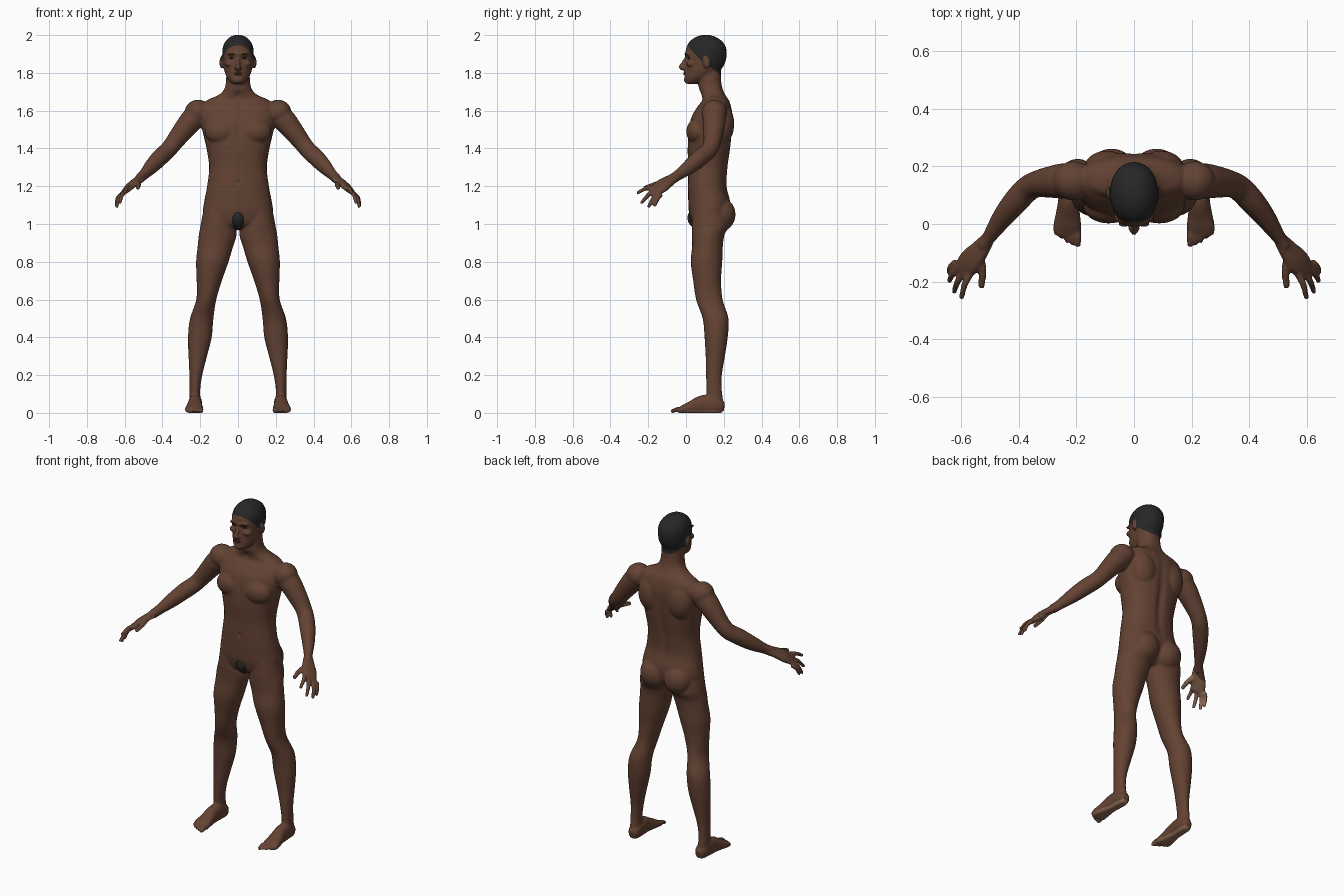
import bpy, bmesh, math
from mathutils import Vector, Matrix

cube = bpy.data.objects.get("Cube")
if cube:
    bpy.data.objects.remove(cube, do_unlink=True)


def material(name, color):
    m = bpy.data.materials.new(name)
    m.use_nodes = True
    m.diffuse_color = (*color, 1)
    m.node_tree.nodes["Principled BSDF"].inputs["Base Color"].default_value = (*color, 1)
    return m


skin = material("brown skin", (.125, .055, .033))
hair = material("black hair", (.02, .02, .021))
pale = material("pale palm and sole", (.3, .16, .1))
lip = material("lip brown", (.1, .036, .025))
dark = material("dark eye", (.03, .017, .013))

X, Z = Vector((1, 0, 0)), Vector((0, 0, 1))
bm = bmesh.new()


def spline(rows, steps=5):
    """Smooth curve through rows of numbers."""
    rows = [rows[0]] + list(rows) + [rows[-1]]
    out = []
    for a, b, c, d in zip(rows, rows[1:], rows[2:], rows[3:]):
        for k in range(steps):
            t = k / steps
            out.append([q + t * (r - p + t * (2 * p - 5 * q + 4 * r - s + t * (3 * (q - r) + s - p))) / 2
                        for p, q, r, s in zip(a, b, c, d)])
    return out + [list(rows[-1])]


def loft(rows, ref=X, axis=None, power=1, sides=28):
    """Closed tube through rows of x, y, z, width radius, depth radius."""
    rows = spline(rows)
    pts = [Vector(r[:3]) for r in rows]
    rings = []
    for i, r in enumerate(rows):
        t = axis or (pts[min(i + 1, len(pts) - 1)] - pts[max(i - 1, 0)]).normalized()
        u = (ref - t * ref.dot(t)).normalized()
        v = t.cross(u)
        ring = []
        for k in range(sides):
            a = math.tau * k / sides
            c, s = math.cos(a), math.sin(a)
            c, s = (math.copysign(abs(n) ** power, n) for n in (c, s))
            ring.append(bm.verts.new(pts[i] + u * c * r[3] + v * s * r[4]))
        rings.append(ring)
    for a, b in zip(rings, rings[1:]):
        for k in range(sides):
            j = (k + 1) % sides
            bm.faces.new((a[k], a[j], b[j], b[k]))
    bm.faces.new(rings[0][::-1])
    bm.faces.new(rings[-1])


def stack(rows, power=1):
    """Level rings from z, centre x, half width, front y, back y."""
    loft([(cx, (f + b) / 2, z, w, (b - f) / 2) for z, cx, w, f, b in rows], axis=Z, power=power)


def blob(center, size, tilt=0, target=None):
    m = Matrix.Translation(center) @ Matrix.Rotation(tilt, 4, 'X') @ Matrix.Diagonal((*size, 1))
    bmesh.ops.create_icosphere(target or bm, subdivisions=4, radius=1, matrix=m)


def digit(base, tip, r, bend):
    a, b = Vector(base), Vector(tip)
    mid = (a + b) / 2 + Vector(bend)
    loft([(*a, r * 1.1, r * 1.1), (*mid, r, r), (*b, r * .8, r * .8)], ref=Z, sides=14)
    blob(b, (r * .85,) * 3)


# torso and neck
stack([(.975, 0, .05, .07, .17), (1, 0, .165, .035, .2), (1.06, 0, .186, .016, .232),
       (1.12, 0, .179, .012, .235), (1.2, 0, .164, .01, .217), (1.3, 0, .153, .012, .222),
       (1.4, 0, .167, .008, .236), (1.5, 0, .19, .012, .245), (1.57, 0, .2, .03, .248),
       (1.62, 0, .195, .06, .24), (1.655, 0, .165, .085, .228), (1.685, 0, .1, .08, .208),
       (1.72, 0, .07, .068, .193), (1.77, 0, .063, .065, .185), (1.83, 0, .06, .07, .185)], .88)

# head with jaw
stack([(1.742, 0, .024, .002, .06), (1.752, 0, .04, -.004, .09), (1.775, 0, .058, -.007, .13),
       (1.81, 0, .072, -.004, .178), (1.85, 0, .079, -.002, .206), (1.89, 0, .083, -.003, .215),
       (1.93, 0, .082, 0, .213), (1.965, 0, .068, .018, .194), (1.99, 0, .042, .052, .158),
       (2.002, 0, .012, .09, .12)], .95)

# nose, brow and chin
loft([(0, .004, 1.885, .008, .01), (0, -.014, 1.85, .01, .012), (0, -.024, 1.83, .014, .014),
      (0, -.01, 1.819, .012, .008)])
blob((0, -.03, 1.832), (.01, .011, .009))
blob((0, .01, 1.9), (.058, .018, .011))
blob((0, .002, 1.763), (.024, .014, .016))
blob((0, .004, 1.798), (.03, .014, .014))

for s in (1, -1):
    def side(*p):
        return Vector((s * p[0], p[1], p[2]))

    # face and body masses
    blob(side(.011, -.014, 1.826), (.01, .012, .008))
    blob(side(.046, .026, 1.848), (.024, .024, .016))
    blob(side(.088, .108, 1.856), (.01, .02, .034), .25)
    blob(side(.088, .062, 1.49), (.088, .06, .07))
    blob(side(.095, .19, 1.53), (.08, .065, .11))
    blob(side(.078, .182, 1.05), (.085, .08, .09))
    blob(side(.212, .15, 1.592), (.07, .068, .066))

    # leg
    stack([(z, s * cx, w, f, b) for z, cx, w, f, b in (
        (1.12, .1, .075, .035, .2), (1.0, .104, .093, .03, .225), (.94, .108, .1, .032, .203),
        (.88, .12, .094, .032, .195), (.8, .136, .086, .025, .192), (.7, .152, .067, .038, .186),
        (.6, .168, .053, .053, .194), (.5, .192, .062, .088, .225), (.4, .202, .063, .098, .221),
        (.3, .213, .049, .104, .206), (.2, .223, .034, .106, .19), (.12, .228, .028, .108, .19),
        (.04, .226, .03, .11, .2))])

    # foot and toes
    loft([(s * x, y, z, w, h) for x, y, z, w, h in (
        (.224, .203, .03, .018, .022), (.224, .18, .034, .033, .038), (.226, .13, .045, .036, .05),
        (.228, .08, .043, .036, .048), (.23, .03, .03, .043, .034), (.232, -.01, .02, .049, .024),
        (.232, -.04, .012, .044, .014))], power=.85)
    for k in range(5):
        x = .197 + .019 * k
        digit(side(x, -.02, .014), side(x - .002, -.07 + .007 * k * k / 2.6, .01),
              .0135 if k == 0 else .0095, (0, 0, .006))

    # arm
    loft([(s * x, y, z, w, h) for x, y, z, w, h in (
        (.17, .152, 1.61, .055, .055), (.235, .15, 1.56, .062, .062), (.29, .146, 1.495, .055, .055),
        (.34, .138, 1.43, .047, .046), (.372, .12, 1.39, .045, .045), (.41, .08, 1.355, .046, .044),
        (.455, .025, 1.308, .041, .037), (.5, -.04, 1.26, .029, .025), (.525, -.075, 1.237, .029, .02))], ref=Z)

    # palm, fingers and thumb
    across = side(.057, .045, -.04).normalized()
    loft([(s * x, y, z, w, h) for x, y, z, w, h in (
        (.51, -.055, 1.248, .026, .019), (.54, -.095, 1.225, .037, .021),
        (.57, -.13, 1.2, .045, .02), (.597, -.166, 1.172, .04, .014))], ref=across, power=.85)
    for base, tip in (((.567, -.168, 1.196), (.599, -.254, 1.166)),
                      ((.588, -.163, 1.18), (.625, -.234, 1.114)),
                      ((.606, -.15, 1.166), (.641, -.196, 1.094)),
                      ((.618, -.132, 1.156), (.644, -.165, 1.1))):
        digit(side(*base), side(*tip), .0118, (s * .006, 0, .008))
    digit(side(.54, -.105, 1.22), side(.53, -.213, 1.193), .0145, (-s * .008, 0, .004))

# fuse every mass into one skin
mesh = bpy.data.meshes.new("body_parts")
bm.to_mesh(mesh)
bm.free()
body = bpy.data.objects.new("body", mesh)
bpy.context.collection.objects.link(body)
remesh = body.modifiers.new("fuse", 'REMESH')
remesh.mode = 'VOXEL'
remesh.voxel_size = .006
smooth = body.modifiers.new("soften", 'SMOOTH')
smooth.factor, smooth.iterations = .5, 5
graph = bpy.context.evaluated_depsgraph_get()
fused = bpy.data.meshes.new_from_object(body.evaluated_get(graph))
body.modifiers.clear()
body.data = fused
bm = bmesh.new()
bm.from_mesh(fused)

# sculpted hollows: centre, spread, push along y
hollows = [((0, .25, 1.36), (.022, .1, .2), -.012), ((0, .01, 1.22), (.008, .03, .01), .008),
           ((0, .02, 1.5), (.015, .06, .07), .007), ((0, .07, 1.68), (.014, .03, .016), .008)]
hollows += [((s * .032, 0, 1.878), (.017, .04, .011), .011) for s in (1, -1)]
for v in bm.verts:
    for c, size, push in hollows:
        d = sum(((v.co[i] - c[i]) / size[i]) ** 2 for i in range(3))
        if d < 6:
            v.co.y += push * math.exp(-d)
    v.co.z = min(max(v.co.z, 0), 2)

# hairline cuts
cuts = [(Vector((0, 0, 1.952)), Vector((0, 1.1, 1)).normalized()),
        (Vector((0, .07, 1.875)), Vector((0, .75, 1)).normalized())]
for point, normal in cuts:
    faces = [f for f in bm.faces if f.calc_center_median().z > 1.74]
    geom = faces + list({e for f in faces for e in f.edges}) + list({v for f in faces for v in f.verts})
    bmesh.ops.bisect_plane(bm, geom=geom, plane_co=point, plane_no=normal, dist=1e-5)

# colour by region
bm.normal_update()
for f in bm.faces:
    f.smooth = True
    c, n = f.calc_center_median(), f.normal
    palm = Vector((math.copysign(.6, -c.x), .05, -.8))
    if c.z > 1.74 and abs(c.x) < .089 and all((c - p).dot(q) > 0 for p, q in cuts):
        f.material_index = 1
    elif c.z < .03 and n.z < -.45:
        f.material_index = 2
    elif abs(c.x) > .5 and c.y < -.085 and n.dot(palm) > .35:
        f.material_index = 2
bm.to_mesh(fused)
bm.free()
for m in (skin, hair, pale):
    fused.materials.append(m)


def detail(name, mat, blobs):
    b = bmesh.new()
    for center, size, tilt in blobs:
        blob(center, size, tilt, b)
    for f in b.faces:
        f.smooth = True
    me = bpy.data.meshes.new(name)
    b.to_mesh(me)
    b.free()
    me.materials.append(mat)
    bpy.context.collection.objects.link(bpy.data.objects.new(name, me))


# lips, eyes, brows and groin hair
detail("lips", lip, [((0, -.006, 1.8), (.021, .008, .004), 0), ((0, -.006, 1.793), (.019, .008, .005), 0)])
detail("eyes", dark, [((s * .032, .022, 1.878), (.013, .013, .006), 0) for s in (1, -1)])
detail("eyebrows", dark, [((s * .034, .001, 1.9), (.019, .01, .003), 0) for s in (1, -1)])
detail("groin_hair", hair, [((0, .052, 1.03), (.038, .044, .05), .2), ((0, .072, .995), (.026, .042, .026), 0)])
